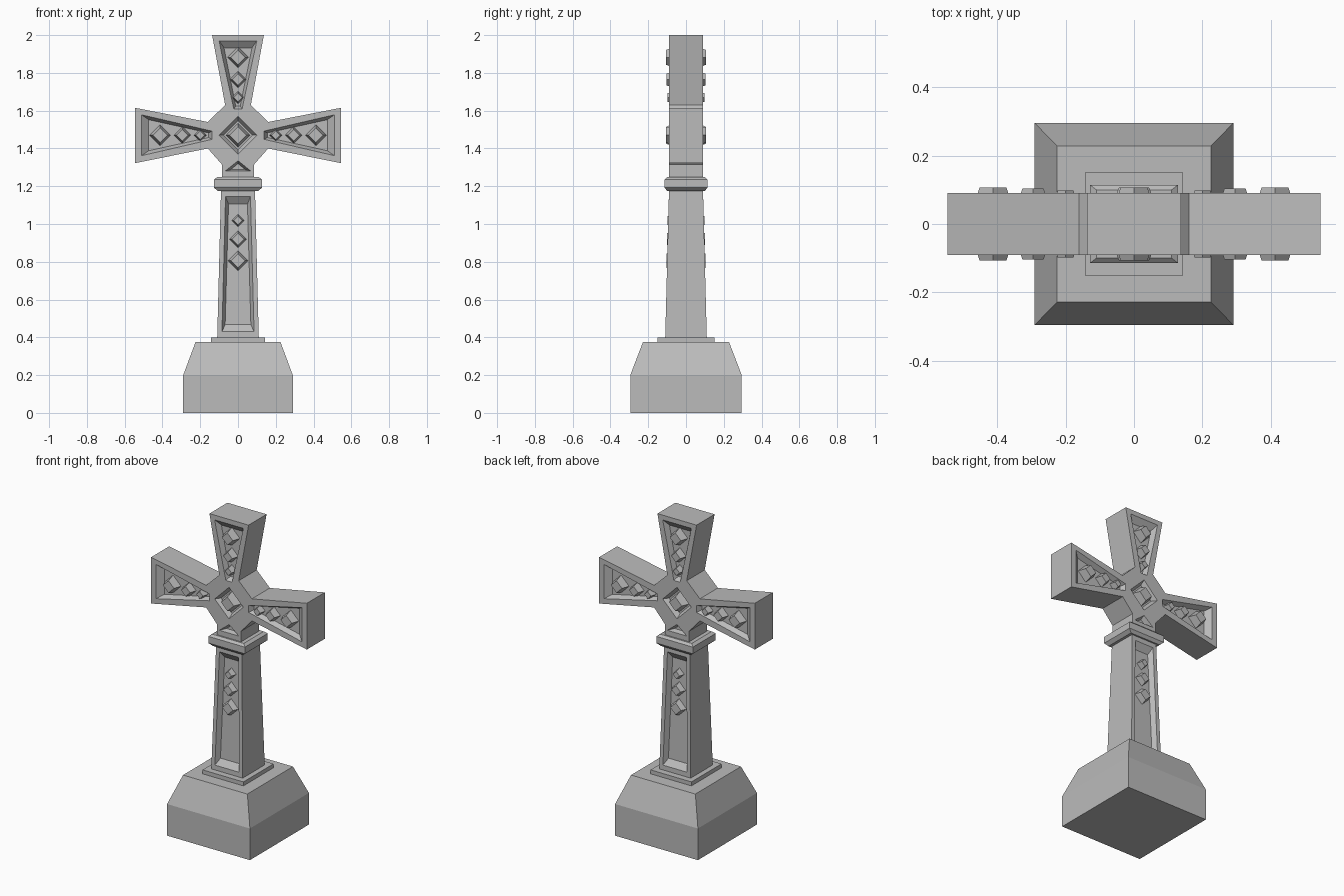
import bpy
import bmesh
from math import sin, cos, pi

cube = bpy.data.objects.get("Cube")
if cube:
    bpy.data.objects.remove(cube, do_unlink=True)

stone = bpy.data.materials.new("grey stone")
stone.use_nodes = True
GREY = (0.5, 0.5, 0.5, 1)
stone.diffuse_color = GREY
stone.node_tree.nodes["Principled BSDF"].inputs["Base Color"].default_value = GREY

CENTRE_Z = 1.47
HEAD_Y = 0.09
DEPTH = 0.03


def loft(name, rings):
    """Closed solid through rings with equal point counts."""
    bm = bmesh.new()
    loops = [[bm.verts.new(p) for p in ring] for ring in rings]
    n = len(loops[0])
    for a, b in zip(loops, loops[1:]):
        for i in range(n):
            j = (i + 1) % n
            bm.faces.new((a[i], a[j], b[j], b[i]))
    bm.faces.new(loops[0][::-1])
    bm.faces.new(loops[-1])
    bmesh.ops.recalc_face_normals(bm, faces=bm.faces)
    mesh = bpy.data.meshes.new(name)
    bm.to_mesh(mesh)
    bm.free()
    mesh.materials.append(stone)
    obj = bpy.data.objects.new(name, mesh)
    bpy.context.collection.objects.link(obj)
    return obj


def stack(name, levels):
    """Rectangular tower from (half x, half y, z) levels."""
    corners = [(-1, -1), (1, -1), (1, 1), (-1, 1)]
    return loft(name, [[(x * sx, y * sy, z) for sx, sy in corners]
                       for x, y, z in levels])


def on_head(angle, side):
    """Map across, along, outward to a face of the cross head."""
    def place(u, v, d):
        return (u * cos(angle) + v * sin(angle), side * (HEAD_Y + d),
                CENTRE_Z - u * sin(angle) + v * cos(angle))
    return place


def on_shaft(side):
    """Map across, height, outward to the leaning shaft face."""
    def place(u, v, d):
        return (u, side * (0.11 - 0.02 * (v - 0.4) / 0.78 + d), v)
    return place


def recess(target, place, outer, inner):
    """Cut a panel with sloping walls into the target."""
    k = 0.3
    over = [(a + (a - c) * k, b + (b - d) * k)
            for (a, b), (c, d) in zip(outer, inner)]
    cutter = loft("panel_cutter", [[place(u, v, DEPTH * k) for u, v in over],
                                   [place(u, v, -DEPTH) for u, v in inner]])
    cutter.hide_render = True
    mod = target.modifiers.new("panel", 'BOOLEAN')
    mod.operation = 'DIFFERENCE'
    mod.solver = 'EXACT'
    mod.object = cutter
    bpy.context.view_layer.objects.active = target
    bpy.ops.object.modifier_apply(modifier=mod.name)
    bpy.data.objects.remove(cutter, do_unlink=True)


def diamond(r, v=0):
    return [(0, v + r), (r, v), (0, v - r), (-r, v)]


def taper(w0, v0, w1, v1):
    return [(-w0, v0), (w0, v0), (w1, v1), (-w1, v1)]


def stud(name, place, v, r, rise):
    """Raised diamond with a smaller flat top."""
    loft(name, [[place(a, b, -DEPTH - 0.004) for a, b in diamond(r, v)],
                [place(a, b, rise) for a, b in diamond(r * 0.68, v)]])


# Pedestal, shaft and collar
stack("pedestal", [(0.29, 0.295, 0), (0.29, 0.295, 0.2), (0.225, 0.228, 0.375)])
stack("shaft_footing", [(0.143, 0.15, 0.37), (0.143, 0.15, 0.4)])
shaft = stack("shaft", [(0.11, 0.11, 0.4), (0.09, 0.09, 1.18)])
stack("collar", [(0.107, 0.1, 1.175), (0.128, 0.114, 1.193),
                 (0.128, 0.114, 1.235), (0.11, 0.1, 1.248)])

# Cross head with flared arms and neck
half = [(0.137, 2), (0.068, 1.63), (0.16, 1.54), (0.545, 1.615),
        (0.545, 1.322), (0.16, 1.4), (0.085, 1.315), (0.085, 1.24)]
outline = half + [(-x, z) for x, z in reversed(half)]
head = loft("cross_head", [[(x, y, z) for x, z in outline]
                           for y in (-HEAD_Y, HEAD_Y)])

arms = {"top": (0, 0.1, 0.5), "left": (pi / 2, 0.108, 0.51),
        "right": (-pi / 2, 0.108, 0.51)}

for side, label in ((-1, "front"), (1, "back")):
    # Arm panels and studs
    for arm, (angle, width, end) in arms.items():
        place = on_head(angle, side)
        recess(head, place, taper(0.022, 0.138, width, end),
               taper(0.012, 0.155, width - 0.026, end - 0.037))
        for i, (v, r, rise) in enumerate(((0.2, 0.034, 0.008),
                                         (0.295, 0.046, 0.013),
                                         (0.412, 0.057, 0.017))):
            stud(f"{arm}_arm_{label}_stud_{i + 1}", place, v, r, rise)

    # Central diamond and neck triangle
    place = on_head(0, side)
    recess(head, place, diamond(0.1), diamond(0.077))
    stud(f"centre_{label}_stud", place, 0, 0.065, 0.016)
    recess(head, place, [(-0.068, -0.19), (0.068, -0.19), (0, -0.135)],
           [(-0.038, -0.182), (0.038, -0.182), (0, -0.15)])

    # Shaft panel and studs
    place = on_shaft(side)
    recess(shaft, place, taper(0.085, 0.43, 0.066, 1.145),
           taper(0.068, 0.467, 0.05, 1.105))
    for i, (v, r) in enumerate(((1.018, 0.034), (0.92, 0.046), (0.806, 0.054))):
        stud(f"shaft_{label}_stud_{i + 1}", place, v, r, 0.004)
